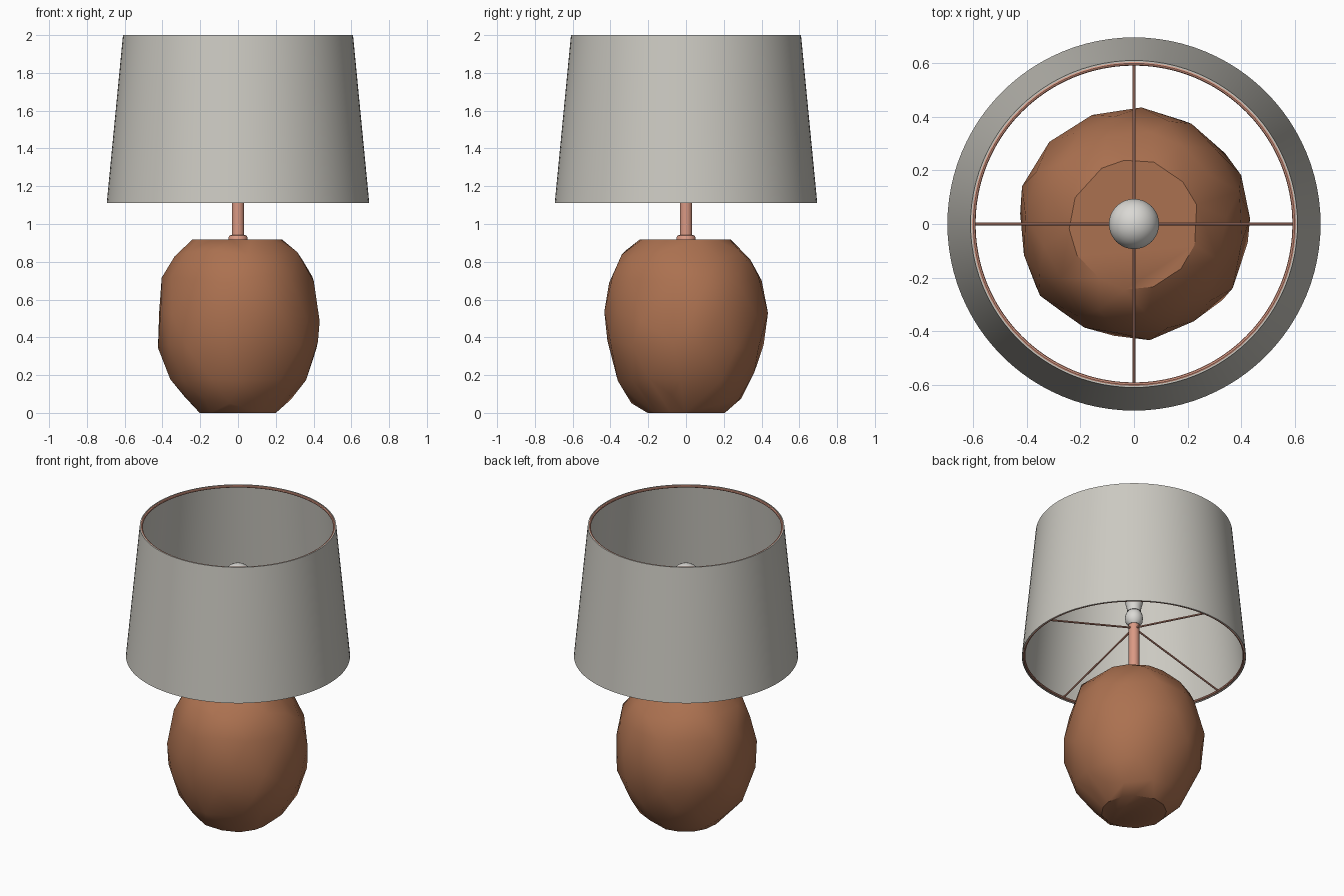
import bpy, bmesh, math, random
from mathutils import Vector

if "Cube" in bpy.data.objects:
    bpy.data.objects.remove(bpy.data.objects["Cube"])

random.seed(4)


def material(name, rgb):
    m = bpy.data.materials.new(name)
    m.diffuse_color = (*rgb, 1)
    m.use_nodes = True
    m.node_tree.nodes["Principled BSDF"].inputs["Base Color"].default_value = m.diffuse_color
    return m


CLAY = material("terracotta", (0.41, 0.165, 0.08))
COPPER = material("copper", (0.70, 0.32, 0.23))
LINEN = material("grey_linen", (0.60, 0.585, 0.535))
WHITE = material("white_glass", (0.70, 0.69, 0.66))


def finish(bm, name, mat, angle=35):
    bmesh.ops.recalc_face_normals(bm, faces=bm.faces)
    mesh = bpy.data.meshes.new(name)
    bm.to_mesh(mesh)
    bm.free()
    ob = bpy.data.objects.new(name, mesh)
    bpy.context.collection.objects.link(ob)
    mesh.materials.append(mat)
    bpy.ops.object.select_all(action='DESELECT')
    ob.select_set(True)
    bpy.context.view_layer.objects.active = ob
    bpy.ops.object.shade_smooth_by_angle(angle=math.radians(angle))
    return ob


def lathe(name, profile, mat, seg=32, closed=False):
    """Spin an (r, z) profile round z; closed joins last point to first."""
    bm = bmesh.new()
    rings = []
    for r, z in profile:
        if r == 0:
            rings.append([bm.verts.new((0, 0, z))] * seg)
        else:
            rings.append([bm.verts.new((r * math.cos(2 * math.pi * i / seg),
                                        r * math.sin(2 * math.pi * i / seg), z))
                          for i in range(seg)])
    pairs = list(zip(rings, rings[1:]))
    if closed:
        pairs.append((rings[-1], rings[0]))
    for a, b in pairs:
        for i in range(seg):
            j = (i + 1) % seg
            quad = list(dict.fromkeys((a[i], a[j], b[j], b[i])))
            bm.faces.new(quad)
    return finish(bm, name, mat)


def wire_ring(name, radius, z, tube):
    pts = [(radius + tube * math.cos(k * math.pi / 4), z + tube * math.sin(k * math.pi / 4))
           for k in range(8)]
    return lathe(name, pts, COPPER, 96, True)


def rod(name, a, b, radius):
    a, b = Vector(a), Vector(b)
    bm = bmesh.new()
    bmesh.ops.create_cone(bm, cap_ends=True, segments=10, radius1=radius,
                          radius2=radius, depth=(b - a).length)
    rot = (b - a).to_track_quat('Z', 'Y').to_matrix().to_4x4()
    bm.transform(rot)
    bmesh.ops.translate(bm, vec=(a + b) / 2, verts=bm.verts)
    return finish(bm, name, COPPER)


# Rough-hewn body: hull of jittered rings, flat top and bottom
body = [(0.205, 0), (0.29, 0.07), (0.37, 0.19), (0.43, 0.36), (0.436, 0.51),
        (0.41, 0.70), (0.345, 0.83), (0.245, 0.918)]
bm = bmesh.new()
for k, (r, z) in enumerate(body):
    end = k in (0, len(body) - 1)
    for i in range(13):
        t = 2 * math.pi * (i + 0.5 * (k % 2) + random.uniform(-0.2, 0.2)) / 13
        rr = r * random.uniform(0.975, 1.01)
        zz = z if end else z + random.uniform(-0.03, 0.03)
        bm.verts.new((rr * math.cos(t), rr * math.sin(t), zz))
hull = bmesh.ops.convex_hull(bm, input=bm.verts)
bmesh.ops.delete(bm, geom=list({v for v in hull["geom_interior"] + hull["geom_unused"]
                                if isinstance(v, bmesh.types.BMVert)}), context='VERTS')
finish(bm, "faceted_body", CLAY, 30)

# Stem with collar
lathe("stem", [(0, 0.91), (0.05, 0.91), (0.05, 0.93), (0.043, 0.94), (0.033, 0.941),
               (0.033, 1.35), (0, 1.35)], COPPER)

# Bulb holder and bulb
lathe("bulb_holder", [(0, 1.335), (0.035, 1.335), (0.052, 1.355), (0.056, 1.385),
                      (0.05, 1.415), (0.038, 1.43), (0.038, 1.45), (0, 1.45)], WHITE)
globe = [(0.094 * math.cos(math.radians(a)), 1.645 + 0.094 * math.sin(math.radians(a)))
         for a in range(-30, 90, 12)]
lathe("bulb", [(0, 1.43), (0.042, 1.43), (0.046, 1.46), (0.062, 1.52)] + globe
      + [(0, 1.739)], WHITE)

# Tapered shade, thin walled
lathe("shade", [(0.695, 1.11), (0.609, 2.0), (0.603, 2.0), (0.689, 1.11)], LINEN, 96, True)

# Wire frame: rim rings and four sloping arms
wire_ring("top_ring", 0.598, 1.991, 0.008)
wire_ring("bottom_ring", 0.682, 1.119, 0.008)
for i in range(4):
    c, s = round(math.cos(i * math.pi / 2)), round(math.sin(i * math.pi / 2))
    rod(f"frame_arm_{i + 1}", (0.02 * c, 0.02 * s, 1.31), (0.682 * c, 0.682 * s, 1.119), 0.006)
